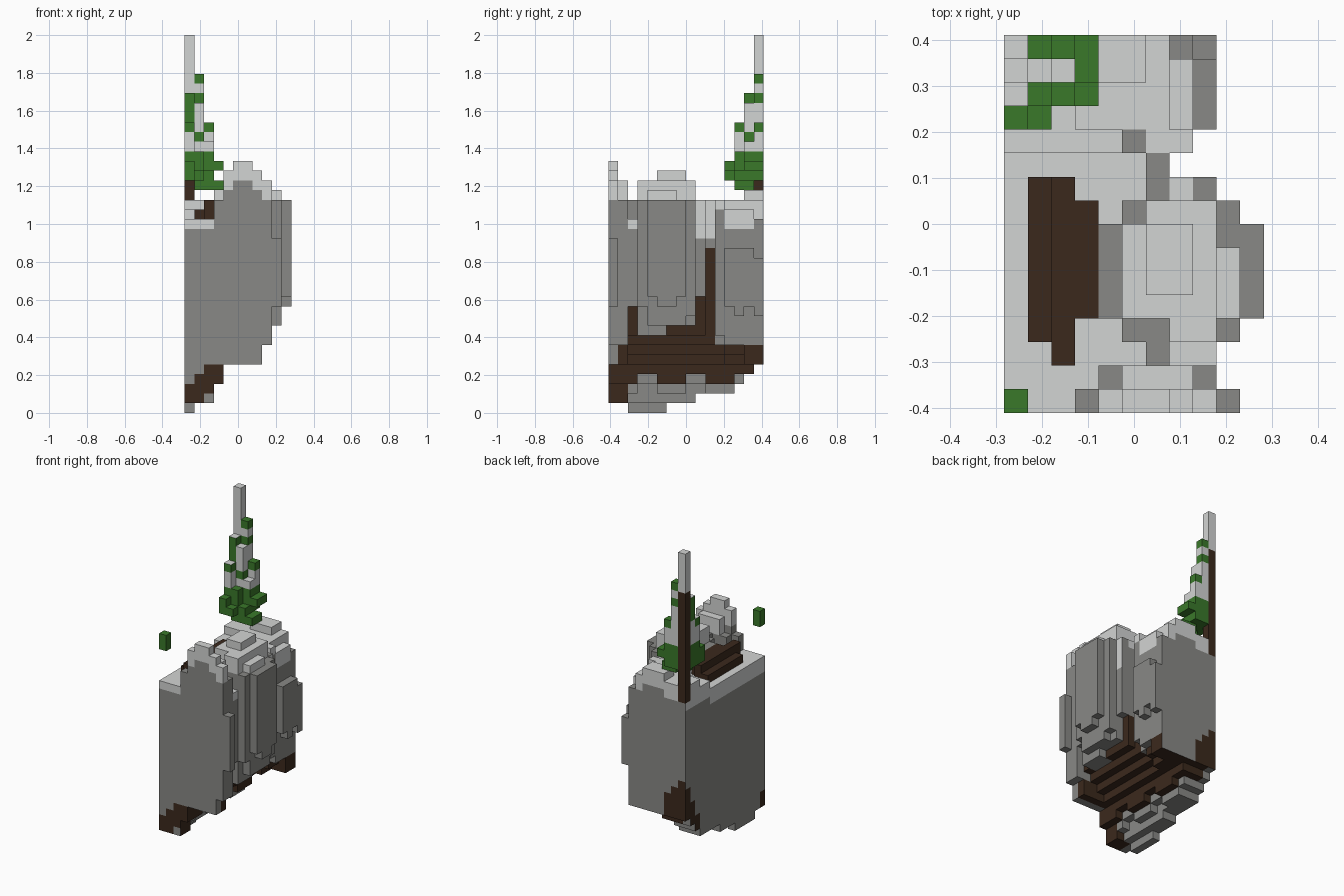
import bpy, bmesh
from mathutils import Vector

cube = bpy.data.objects.get("Cube")
if cube:
    bpy.data.objects.remove(cube, do_unlink=True)

U = 2 / 39                      # block size
NX, NY = 11, 16
BACK = NY - 1
ORIGIN = Vector((-NX / 2, -NY / 2, 0))

# Materials
COLOURS = {"snow": (.65, .66, .655), "rock": (.25, .25, .238),
           "wood": (.044, .022, .012), "leaf": (.042, .19, .023)}
ORDER = list(COLOURS)
MATERIALS = []
for name, rgb in COLOURS.items():
    material = bpy.data.materials.new(name)
    material.use_nodes = True
    material.diffuse_color = (*rgb, 1)
    shader = material.node_tree.nodes["Principled BSDF"]
    shader.inputs["Base Color"].default_value = material.diffuse_color
    shader.inputs["Roughness"].default_value = .9
    MATERIALS.append(material)

AXES = [Vector(row) for row in ((1, 0, 0), (0, 1, 0), (0, 0, 1))]


def build(name, cells, solid, paint):
    """Skin a set of blocks with their exposed faces, coloured by paint(cell, normal)."""
    bm = bmesh.new()
    for cell in cells:
        centre = Vector(cell) + sum(AXES, Vector()) / 2 + ORIGIN
        for n, axis in enumerate(AXES):
            for side in (-1, 1):
                normal = axis * side
                if tuple(int(v) for v in Vector(cell) + normal) in solid:
                    continue
                a, b = AXES[n - 2] / 2, AXES[n - 1] / 2 * side
                p = centre + normal / 2
                corners = (p - a - b, p + a - b, p + a + b, p - a + b)
                face = bm.faces.new([bm.verts.new(corner * U) for corner in corners])
                face.material_index = ORDER.index(paint(cell, tuple(normal)))
    bmesh.ops.remove_doubles(bm, verts=bm.verts, dist=U / 100)
    mesh = bpy.data.meshes.new(name)
    bm.to_mesh(mesh)
    bm.free()
    for material in MATERIALS:
        mesh.materials.append(material)
    bpy.context.collection.objects.link(bpy.data.objects.new(name, mesh))


def column(x, y, bottom, top):
    return {(x, y, z) for z in range(bottom, top)}


# Island outline: width of each row, and stepped underside along each axis
WIDTH = [10, 9, 9, 10, 11, 11, 11, 11, 10, 9, 7, 8, 9, 9, 9, 9]
UNDER_X = [0, 1, 1, 3, 5, 5, 5, 5, 7, 9, 11]
UNDER_Y = [1, 1, 0, 0, 0, 0, 1, 1, 1, 2, 2, 2, 2, 3, 4, 5]
# Top of the earth band on the underside, per row
EARTH_TOP = [5, 7, 11, 8, 8, 8, 9, 9, 9, 12, 17, 7, 7, 7, 7, 7]


def underside(x, y):
    low = max(UNDER_X[x], UNDER_Y[y])
    if x == 10:
        return low + (y in (4, 7))
    if x == 9:
        return low + (2 if y in (0, 3) else y == 8)
    if x == 8:
        return 11 - y % 2 if y > 11 else max(low, EARTH_TOP[y])
    if x > 4 and 1 < y < 14:
        return x + 1 - y // 12
    # broken steps nearer the lowest edge
    if x in (2, 3) and y > 1:
        return max(low, x + (y % 5 > 2))
    return low


# Gentle snowy ground, rising to the back
LEVEL = 20
top = {(x, y): LEVEL + (y > 10) + (y > 12) for x in range(NX) for y in range(NY)}
surface = dict.fromkeys(top, "snow")


def raise_ground(kind, height, xs, ys):
    for x in range(xs[0], xs[-1] + 1):
        for y in range(ys[0], ys[-1] + 1):
            top[x, y], surface[x, y] = LEVEL + height, kind


# Front crag
raise_ground("rock", 2, [3], [0])
raise_ground("snow", 5, [4, 7], [0])
raise_ground("snow", 6, [5, 6], [0])
raise_ground("snow", 4, [8], [0])
raise_ground("rock", -2, [9], [0])
raise_ground("rock", 2, [4, 8], [1])
raise_ground("snow", 4, [5, 7], [1])
raise_ground("rock", 2, [6], [2])
# Middle crag
raise_ground("rock", 2, [5, 9], [3])
raise_ground("snow", 4, [7, 8], [3])
raise_ground("rock", 2, [4, 10], [4, 7])
raise_ground("snow", 3, [5, 9], [4, 6])
raise_ground("snow", 4, [5, 8], [4, 7])
raise_ground("snow", 5, [6, 7], [5, 7])
raise_ground("rock", 2, [5, 9], [8])
raise_ground("snow", 4, [6, 8], [8])
raise_ground("rock", 2, [6, 8], [9])
raise_ground("snow", 2, [7], [9])
raise_ground("rock", 2, [6], [10])
# Back shelf, stepping down to the outer edge
raise_ground("rock", 2, [5], [11])
raise_ground("snow", 2, [6, 7], [11])
raise_ground("snow", 2, [3, 6], [12])
raise_ground("snow", 3, [3, 5], [14, BACK])
raise_ground("snow", 1, [7], [12, 14])
raise_ground("rock", 0, [7], [BACK])
raise_ground("rock", -3, [8], [12, 14])
raise_ground("rock", -4, [8], [BACK])

ground = set()
for y, width in enumerate(WIDTH):
    for x in range(width):
        ground |= column(x, y, underside(x, y), top[x, y])

# Trunk and fallen log
trunk = column(0, BACK, LEVEL, 39)
log = set()
for x, first, last, thick in ((1, 3, 9, 1), (2, 2, 9, 2), (3, 4, 8, 2)):
    for y in range(first, last + 1):
        log |= column(x, y, LEVEL, LEVEL + thick)
ground -= trunk | log

# Foliage columns by row, read upward: L for leaf, S for snow
FOLIAGE = {BACK - 3: [" LL", " L"],
           BACK - 2: [" LLLSSL", "LLLL", "LL", "L"],
           BACK - 1: [" LLLSSSLLL", " LLLSLSSS", "LLLLS", "L L"],
           BACK: ["", " LLLSSSSSLSL", " LLLSSL", "  L"]}
leaves, snowy = set(), set()
for y, row in FOLIAGE.items():
    for x, pattern in enumerate(row):
        for z, letter in enumerate(pattern, LEVEL + 3):
            if letter != " ":
                (leaves if letter == "L" else snowy).add((x, y, z))
hanging = column(0, 0, LEVEL + 4, LEVEL + 6)
solid = ground | trunk | log | leaves | snowy | hanging


def paint_ground(cell, normal):
    x, y, z = cell
    depth = top[x, y] - z
    if normal[2] > 0:
        return surface[x, y]
    # earth patches at the cut corners
    if normal[1] > 0 and y == BACK:
        return "wood" if x < 3 and z < 10 - x else "snow" if depth < 3 and x < 7 else "rock"
    if normal[0] < 0 and x == 0:
        if (y == 0 and z < 3) or (y > 12 and z < 2 * y - 21):
            return "wood"
        return "snow" if depth < 3 + y // 13 else "rock"
    if normal[1] < 0 and y == 0 and z < 5:
        return "wood" if z < 3 + x and (x, z) != (2, 1) else "rock"
    earth_low = 1 if y < 2 else max(UNDER_Y[y], 3 + (y % 5 > 2))
    if 0 < x < 8 and earth_low <= z < EARTH_TOP[y]:
        return "wood"
    # snow running down the sides
    if y in (9, 10) and normal[0] > 0:
        return "snow" if z >= LEVEL - 2 else "rock"
    if surface[x, y] == "rock":
        return "rock"
    if y > 11:
        return "snow" if depth < 3 else "rock"
    return "snow" if depth == 1 or depth == 2 and z > LEVEL + 1 else "rock"


def paint_trunk(cell, normal):
    bark = cell[2] < LEVEL + 7 or normal[0] < 0 or normal[1] > 0
    return "wood" if bark and cell[2] < LEVEL + 14 else "snow"


def paint_leaves(cell, normal):
    return "snow" if normal[2] > 0 and cell[0] == 0 and cell[1] > 12 else "leaf"


build("island", ground, solid, paint_ground)
build("tree_trunk", trunk, solid, paint_trunk)
build("fallen_log", log, solid, lambda cell, normal: "wood")
build("tree_leaves", leaves, solid, paint_leaves)
build("snowy_branches", snowy, solid, lambda cell, normal: "snow")
build("hanging_leaves", hanging, solid, lambda cell, normal: "leaf")
